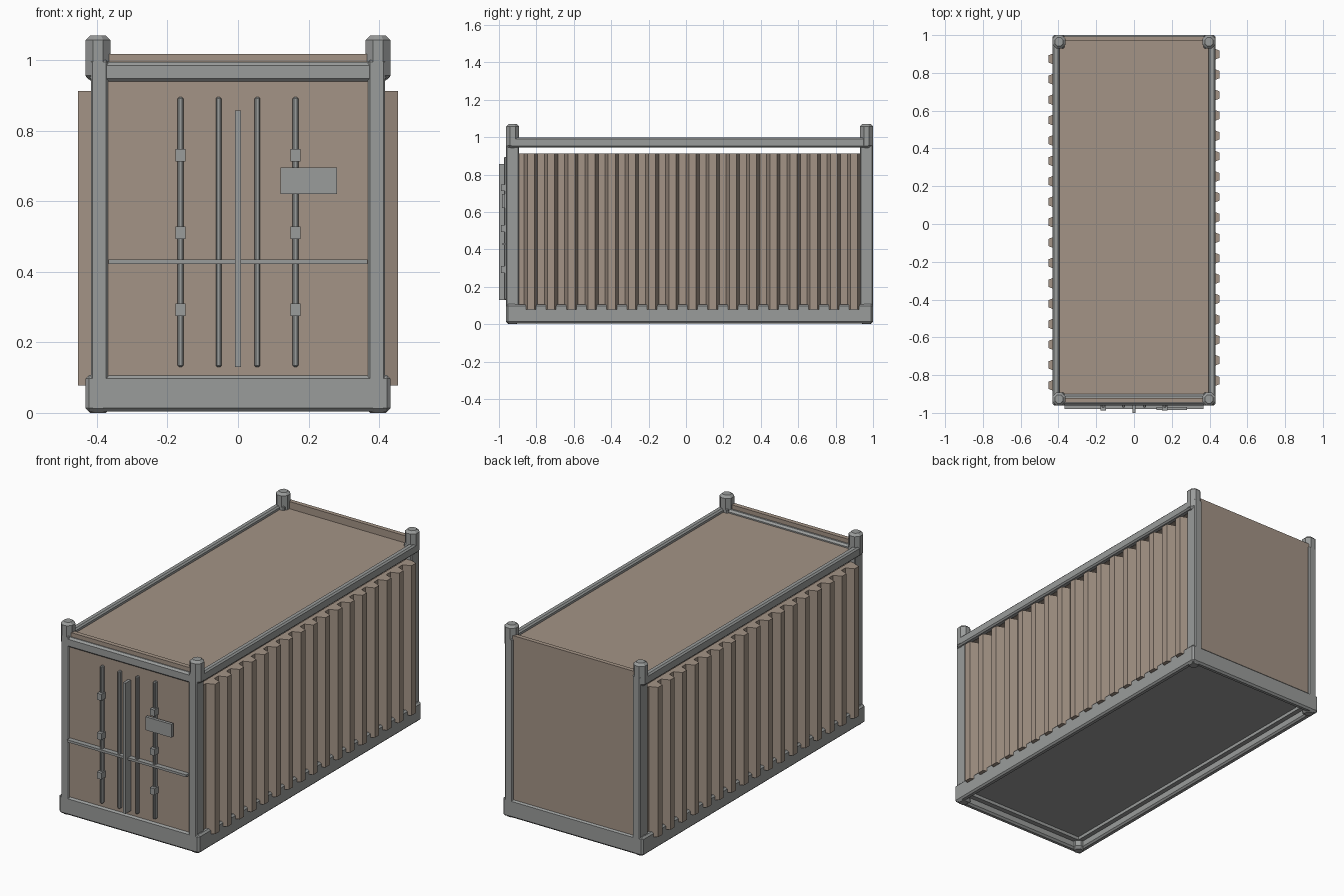
import bpy
import bmesh
from math import cos, sin, pi, radians
from mathutils import Vector

old = bpy.data.objects.get("Cube")
if old:
    bpy.data.objects.remove(old, do_unlink=True)


def material(name, rgb):
    m = bpy.data.materials.new(name)
    m.use_nodes = True
    color = (*rgb, 1)
    m.diffuse_color = color
    bsdf = m.node_tree.nodes["Principled BSDF"]
    bsdf.inputs["Base Color"].default_value = color
    bsdf.inputs["Roughness"].default_value = 0.7
    return m


BROWN = material("brown panel", (0.37, 0.295, 0.238))
GRAY = material("gray steel", (0.322, 0.332, 0.328))


def finish(name, bm, mat, bevel=0):
    bmesh.ops.recalc_face_normals(bm, faces=bm.faces)
    mesh = bpy.data.meshes.new(name)
    bm.to_mesh(mesh)
    bm.free()
    mesh.materials.append(mat)
    obj = bpy.data.objects.new(name, mesh)
    bpy.context.collection.objects.link(obj)
    if bevel:
        mod = obj.modifiers.new("Bevel", "BEVEL")
        mod.width = bevel
        mod.segments = 1
        mod.limit_method = "ANGLE"
        mod.angle_limit = radians(60)
    return obj


def box(name, x, y, z, mat, bevel=0):
    """Box from (min, max) pairs."""
    bm = bmesh.new()
    bmesh.ops.create_cube(bm, size=1)
    for v in bm.verts:
        v.co = Vector([(a + b) / 2 + c * (b - a) for (a, b), c in zip((x, y, z), v.co)])
    return finish(name, bm, mat, bevel)


def prism(name, outline, z, mat, bevel=0):
    """Plan outline pulled up between two heights."""
    bm = bmesh.new()
    face = bm.faces.new([bm.verts.new((px, py, z[0])) for px, py in outline])
    top = bmesh.ops.extrude_face_region(bm, geom=[face])["geom"]
    for v in top:
        if isinstance(v, bmesh.types.BMVert):
            v.co.z = z[1]
    return finish(name, bm, mat, bevel)


def octagon(x, y, apothem):
    r = apothem / cos(pi / 8)
    angles = [(i + 0.5) * pi / 4 for i in range(8)]
    return [(x + r * cos(a), y + r * sin(a)) for a in angles]


def span(center, half):
    return (center - half, center + half)


SIDES = (("left", 1), ("right", -1))
ENDS = (("front", -0.927), ("back", 0.965))

# Corner posts with octagonal castings at both ends
for side, s in SIDES:
    for end, y in ENDS:
        tag = f"{end}_{side}"
        box(f"{tag}_post", span(s * 0.393, 0.024), span(y, 0.035), (0.05, 1.0), GRAY, 0.005)
        for part, z in (("lower", (0, 0.108)), ("upper", (0.943, 1.07))):
            prism(f"{tag}_{part}_casting", octagon(s * 0.397, y, 0.035), z, GRAY, 0.013)

# Side rails
for side, s in SIDES:
    box(f"{side}_top_rail", span(s * 0.413, 0.018), (-0.94, 0.98), (0.945, 0.998), GRAY, 0.008)
    box(f"{side}_bottom_rail", span(s * 0.414, 0.018), (-0.96, 0.998), (0.004, 0.106), GRAY, 0.009)
    box(f"{side}_floor_ledge", span(s * 0.386, 0.016), (-0.94, 0.98), (0.045, 0.1), GRAY)

# End rails
box("front_top_rail", (-0.42, 0.42), (-0.961, -0.9), (0.938, 0.995), GRAY, 0.01)
box("front_bottom_rail", (-0.432, 0.432), (-0.962, -0.926), (0.004, 0.107), GRAY, 0.01)
box("front_floor_ledge", (-0.39, 0.39), (-0.93, -0.898), (0.045, 0.1), GRAY)
box("back_bottom_rail", (-0.432, 0.432), (0.964, 1.0), (0.004, 0.107), GRAY, 0.01)
box("back_floor_ledge", (-0.39, 0.39), (0.936, 0.968), (0.045, 0.1), GRAY)

# Floor, roof and end panels
box("floor", (-0.385, 0.385), (-0.91, 0.95), (0.063, 0.095), GRAY)
box("roof", (-0.396, 0.396), (-0.91, 0.97), (0.95, 0.978), BROWN)
box("front_panel", (-0.375, 0.375), (-0.945, -0.92), (0.09, 1.018), BROWN)
box("door_leaves", (-0.375, 0.375), (-0.953, -0.94), (0.1, 0.95), BROWN)
box("back_panel", (-0.375, 0.375), (0.968, 0.992), (0.09, 1.018), BROWN)

# Corrugated side walls
PITCH = 0.108
RIDGES = 17
for side, s, middle in (("left", 1, 0.035), ("right", -1, 0.01)):
    inner, valley, crest = s * 0.385, s * 0.409, s * 0.453
    outline = [(inner, -0.91), (valley, -0.91)]
    for i in range(RIDGES):
        y = middle + (i - RIDGES // 2) * PITCH
        outline += [(valley, y - 0.036), (crest, y - 0.019), (crest, y + 0.019), (valley, y + 0.036)]
    outline += [(valley, 0.945), (inner, 0.945)]
    prism(f"{side}_corrugated_wall", outline, (0.078, 0.912), BROWN)

# Door locking rods
for side, s in SIDES:
    for part, x in (("outer", 0.163), ("inner", 0.055)):
        box(f"{side}_{part}_rod", span(s * x, 0.008), (-0.972, -0.95), (0.13, 0.895), GRAY, 0.004)
    for i, z in enumerate((0.292, 0.511, 0.73)):
        box(f"{side}_rod_bracket_{i + 1}", span(s * 0.163, 0.014), (-0.988, -0.95),
            span(z, 0.018), GRAY)

# Door seam, crossbar and plate
box("door_seam", (-0.008, 0.008), (-1.0, -0.95), (0.13, 0.857), GRAY)
box("door_crossbar", (-0.367, 0.367), (-0.98, -0.95), (0.422, 0.435), GRAY)
box("door_plate", (0.12, 0.28), (-0.985, -0.968), (0.621, 0.695), GRAY)
